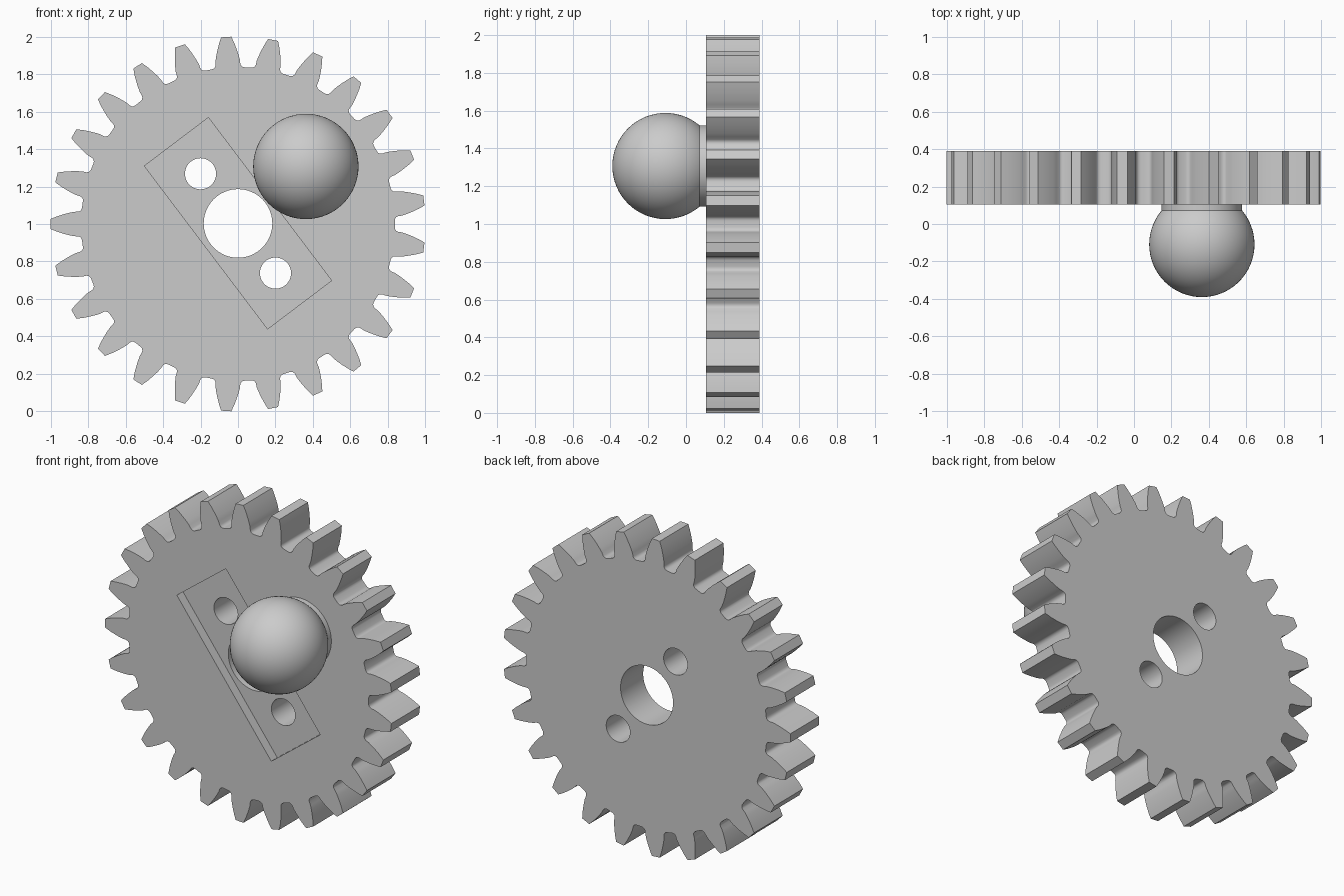
import bpy, bmesh
from math import cos, sin, pi, radians, atan2, hypot
from mathutils import Matrix, Vector

if "Cube" in bpy.data.objects:
    bpy.data.objects.remove(bpy.data.objects["Cube"])

FRONT, BACK, MID = 0.105, 0.39, 1.0
TEETH = 25

grey = bpy.data.materials.new("plain grey")
grey.use_nodes = True
colour = (0.6, 0.6, 0.6, 1)
grey.diffuse_color = colour
grey.node_tree.nodes["Principled BSDF"].inputs["Base Color"].default_value = colour


def prism(name, points, y0, y1):
    """Extrude an outline in the x-z plane from y0 to y1."""
    bm = bmesh.new()
    face = bm.faces.new([bm.verts.new((x, y0, z)) for x, z in points])
    side = bmesh.ops.extrude_face_region(bm, geom=[face])["geom"]
    verts = [g for g in side if isinstance(g, bmesh.types.BMVert)]
    bmesh.ops.translate(bm, verts=verts, vec=(0, y1 - y0, 0))
    bmesh.ops.recalc_face_normals(bm, faces=bm.faces)
    mesh = bpy.data.meshes.new(name)
    bm.to_mesh(mesh)
    bm.free()
    mesh.materials.append(grey)
    obj = bpy.data.objects.new(name, mesh)
    bpy.context.collection.objects.link(obj)
    return obj


def circle(x, z, r, n=64):
    return [(x + r * cos(2 * pi * i / n), z + r * sin(2 * pi * i / n)) for i in range(n)]


def activate(obj):
    bpy.ops.object.select_all(action="DESELECT")
    obj.select_set(True)
    bpy.context.view_layer.objects.active = obj


def cut(target, cutter):
    cutter.hide_render = True
    mod = target.modifiers.new("cut", "BOOLEAN")
    mod.operation, mod.solver, mod.object = "DIFFERENCE", "EXACT", cutter
    activate(target)
    bpy.ops.object.modifier_apply(modifier=mod.name)
    bpy.data.objects.remove(cutter)


# Half a tooth as (distance from axis, half width), valley to tip
half = [(0.832, 0.088), (0.835, 0.078), (0.842, 0.070), (0.852, 0.066),
        (0.875, 0.065), (0.90, 0.060), (0.93, 0.052), (0.965, 0.041), (0.9996, 0.027)]
tooth = [(r, -w) for r, w in half] + [(r, w) for r, w in reversed(half)]
outline = []
for i in range(TEETH):
    a = pi + 2 * pi * i / TEETH
    outline += [(r * cos(a) - w * sin(a), MID + r * sin(a) + w * cos(a)) for r, w in tooth]
gear = prism("gear_wheel", outline, FRONT, BACK)

# Slanted rectangular recess in the front
tilt = radians(-52.9)
corners = [(-0.545, -0.214), (0.545, -0.214), (0.545, 0.214), (-0.545, 0.214)]
slot = [(u * cos(tilt) - v * sin(tilt), MID + 0.004 + u * sin(tilt) + v * cos(tilt))
        for u, v in corners]
cut(gear, prism("recess_cutter", slot, FRONT - 0.1, FRONT + 0.06))

# Axle hole and two bolt holes
for x, z, r in [(0, 0.003, 0.183), (-0.2, 0.268, 0.083), (0.2, -0.262, 0.083)]:
    cut(gear, prism("hole_cutter", circle(x, MID + z, r), FRONT - 0.2, BACK + 0.2))

# Ball handle on a short neck
KX, KZ = 0.362, 1.307
neck = prism("handle_neck", circle(KX, KZ, 0.215), 0.06, FRONT + 0.005)
bpy.ops.mesh.primitive_uv_sphere_add(segments=64, ring_count=32, radius=0.281,
                                     location=(KX, -0.109, KZ))
ball = bpy.context.object
ball.name = "handle_ball"
ball.data.materials.append(grey)

for obj in (gear, neck, ball):
    activate(obj)
    bpy.ops.object.shade_smooth_by_angle(angle=radians(30))
